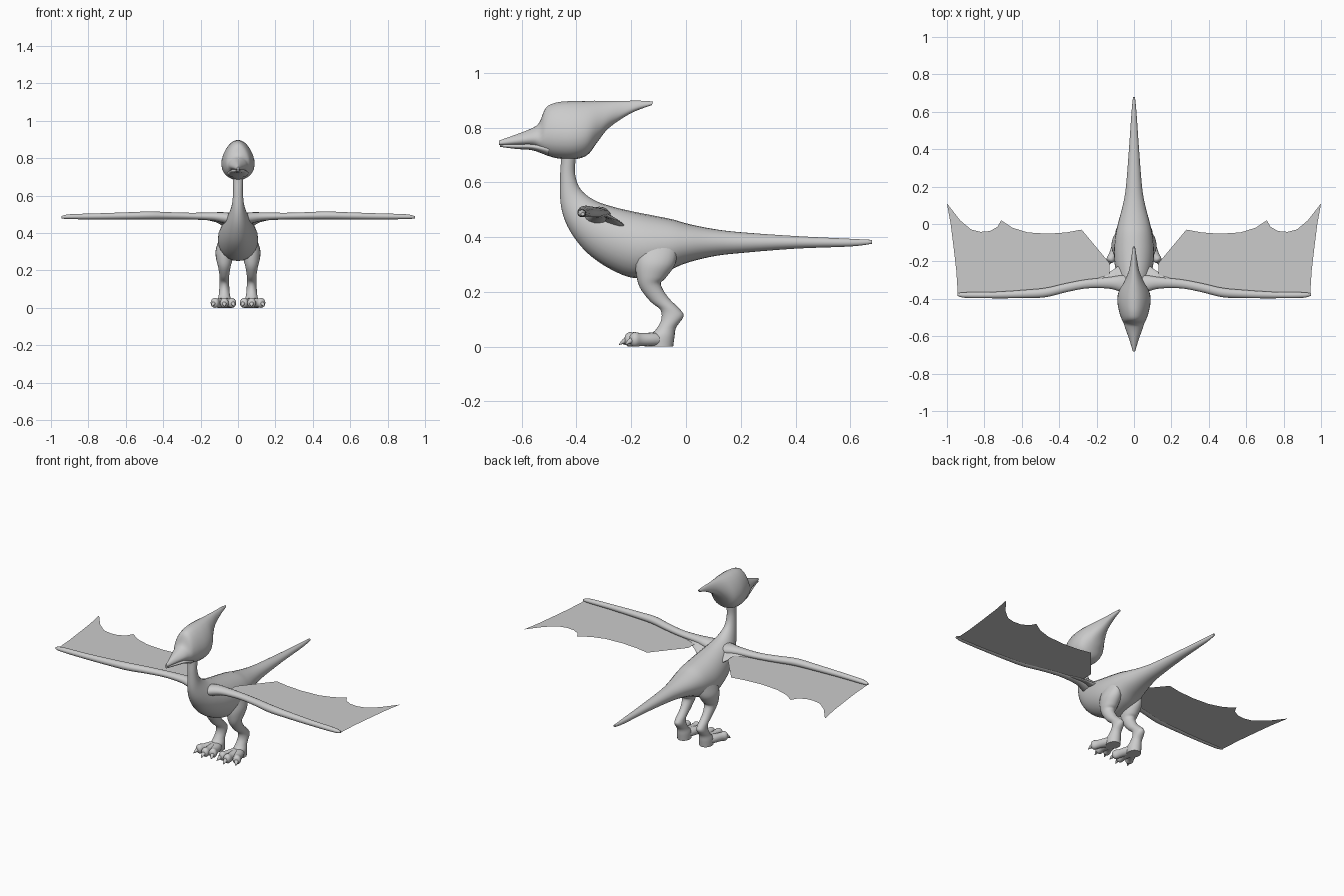
import bpy, bmesh, math
from mathutils import Vector

cube = bpy.data.objects.get("Cube")
if cube:
    bpy.data.objects.remove(cube)

GREY = (0.6, 0.6, 0.6, 1)
skin = bpy.data.materials.new("grey skin")
skin.use_nodes = True
skin.diffuse_color = GREY
skin.node_tree.nodes["Principled BSDF"].inputs["Base Color"].default_value = GREY


def finish(name, bm, mirror):
    mesh = bpy.data.meshes.new(name)
    bmesh.ops.recalc_face_normals(bm, faces=bm.faces)
    bm.to_mesh(mesh)
    bm.free()
    mesh.materials.append(skin)
    obj = bpy.data.objects.new(name, mesh)
    bpy.context.collection.objects.link(obj)
    if mirror:
        obj.modifiers.new("mirror", 'MIRROR').use_mirror_merge = False
    bpy.ops.object.select_all(action='DESELECT')
    obj.select_set(True)
    bpy.context.view_layer.objects.active = obj
    bpy.ops.object.shade_smooth_by_angle(angle=math.radians(60))
    return obj


def spline(a, b, c, d, t):
    return b + 0.5 * t * (c - a + t * (2 * a - 5 * b + 4 * c - d + t * (3 * (b - c) + d - a)))


def loft(name, rings, mirror=False, taper=0, sides=24, steps=5):
    """Smooth skin over rings of (centre, first half axis, second half axis)."""
    rings = [tuple(Vector(v) for v in r) for r in rings]
    last = len(rings) - 1
    fine = []
    for i in range(last):
        near = [rings[max(0, min(last, i + k))] for k in (-1, 0, 1, 2)]
        for s in range(steps):
            fine.append([spline(*[r[k] for r in near], s / steps) for k in range(3)])
    fine.append(rings[-1])
    bm = bmesh.new()
    loops = []
    for centre, u, v in fine:
        loop = []
        for k in range(sides):
            a = math.tau * k / sides
            p = centre + u * math.sin(a) + v * math.cos(a) * (1 - taper * math.sin(a))
            p.z = max(p.z, 0)
            loop.append(bm.verts.new(p))
        loops.append(loop)
    for a, b in zip(loops, loops[1:]):
        for k in range(sides):
            j = (k + 1) % sides
            bm.faces.new((a[k], a[j], b[j], b[k]))
    bm.faces.new(loops[0])
    bm.faces.new(loops[-1])
    return finish(name, bm, mirror)


def slices(rows, x=0):
    """Rings from side-on slices: (top y, top z, bottom y, bottom z, half width)."""
    return [((x, (ya + yb) / 2, (za + zb) / 2), (0, (ya - yb) / 2, (za - zb) / 2), (w, 0, 0))
            for ya, za, yb, zb, w in rows]


# Tail, torso and neck in one skin
loft("body", slices([
    (.68, .39, .68, .376, .005), (.6, .394, .6, .366, .013), (.4, .404, .4, .358, .027),
    (.2, .418, .2, .342, .043), (.1, .43, .1, .33, .06), (.01, .448, 0, .305, .085),
    (-.05, .465, -.08, .272, .1), (-.13, .481, -.18, .25, .108), (-.2, .495, -.27, .28, .1),
    (-.27, .512, -.36, .342, .08), (-.335, .535, -.425, .425, .055),
    (-.385, .575, -.456, .51, .034), (-.405, .63, -.46, .61, .026),
    (-.402, .69, -.457, .68, .028), (-.39, .76, -.46, .75, .035)]))

# Head with upper beak and swept-back crest
loft("head_and_crest", slices([
    (-.682, .753, -.682, .737, .006), (-.62, .775, -.62, .736, .024),
    (-.56, .799, -.56, .732, .045), (-.535, .82, -.53, .715, .054),
    (-.512, .872, -.51, .7, .064), (-.475, .891, -.47, .688, .077),
    (-.42, .897, -.41, .684, .087), (-.36, .898, -.36, .7, .08),
    (-.29, .898, -.325, .745, .052), (-.22, .898, -.28, .8, .028),
    (-.16, .898, -.2, .853, .015), (-.12, .895, -.125, .882, .006)]), taper=.22)
loft("lower_jaw", slices([
    (-.68, .737, -.68, .73, .005), (-.62, .741, -.62, .722, .021),
    (-.56, .743, -.56, .717, .042), (-.5, .743, -.5, .695, .056)]))

# Wing arms with a flattened fold at each shoulder
arm = [(.02, -.33, .47, .06, .035), (.08, -.318, .482, .042, .029), (.14, -.315, .488, .03, .022),
       (.25, -.32, .49, .024, .018), (.36, -.34, .492, .024, .019), (.47, -.366, .494, .025, .021),
       (.58, -.374, .492, .022, .019), (.75, -.38, .489, .017, .016), (.9, -.38, .487, .015, .013),
       (.945, -.377, .484, .007, .006)]
loft("wing_arm", [((x, y, z), (0, ry, 0), (0, 0, rz)) for x, y, z, ry, rz in arm], True, sides=16)
fold = [(.04, -.29, .465, .075, .022), (.08, -.285, .468, .062, .014),
        (.12, -.29, .478, .04, .009), (.2, -.31, .485, .018, .006)]
loft("shoulder_fold", [((x, y, z), (0, ry, -ry * .45), (0, 0, rz)) for x, y, z, ry, rz in fold],
     True, sides=16)

# Flat wing membrane with a scalloped trailing edge
edge = [(.13, -.31), (.13, -.21), (.28, -.03), (.36, -.045), (.46, -.052), (.57, -.045), (.65, -.02),
        (.71, .02), (.73, -.015), (.77, -.038), (.82, -.042), (.87, -.03), (.93, .02), (1, .11),
        (.98, 0), (.965, -.12), (.95, -.25), (.942, -.375), (.48, -.365), (.3, -.325)]
bm = bmesh.new()
bm.faces.new([bm.verts.new((x, y, .478)) for x, y in edge])
bmesh.ops.triangulate(bm, faces=bm.faces)
finish("wing_membrane", bm, True)

# Legs: thigh, shin, ankle and heel
loft("leg", slices([
    (-.18, .36, -.03, .36, .03), (-.185, .31, -.04, .3, .047), (-.182, .265, -.075, .25, .043),
    (-.168, .215, -.092, .228, .034), (-.13, .165, -.065, .18, .026),
    (-.094, .135, -.018, .132, .025), (-.09, .1, -.01, .108, .027),
    (-.108, .065, -.036, .07, .03), (-.13, .04, -.042, .035, .037),
    (-.13, 0, -.047, 0, .037)], x=.073), True, sides=20)

# Three toes per foot, each with a claw
for label, tip in {"inner": (.027, -.205), "middle": (.073, -.22), "outer": (.13, -.2)}.items():
    start, end = Vector((.073, -.085, .025)), Vector((*tip, .025))
    way = (end - start).normalized()
    side = Vector((-way.y, way.x, 0))
    toe = [(0, .028, .026), (.35, .028, .025), (.7, .022, .024), (.9, .023, .027),
           (1, .017, .018), (1.03, .006, .007)]
    loft(label + "_toe", [((*start.lerp(end, t).xy, .026), (0, 0, h), side * r)
                          for t, r, h in toe], True, sides=16)
    claw = [(-.015, .026, .013), (.008, .02, .01), (.024, .008, .002)]
    loft(label + "_claw", [(Vector((*(end + way * d).xy, z)), (0, 0, r), side * r)
                           for d, z, r in claw], True, sides=12)
